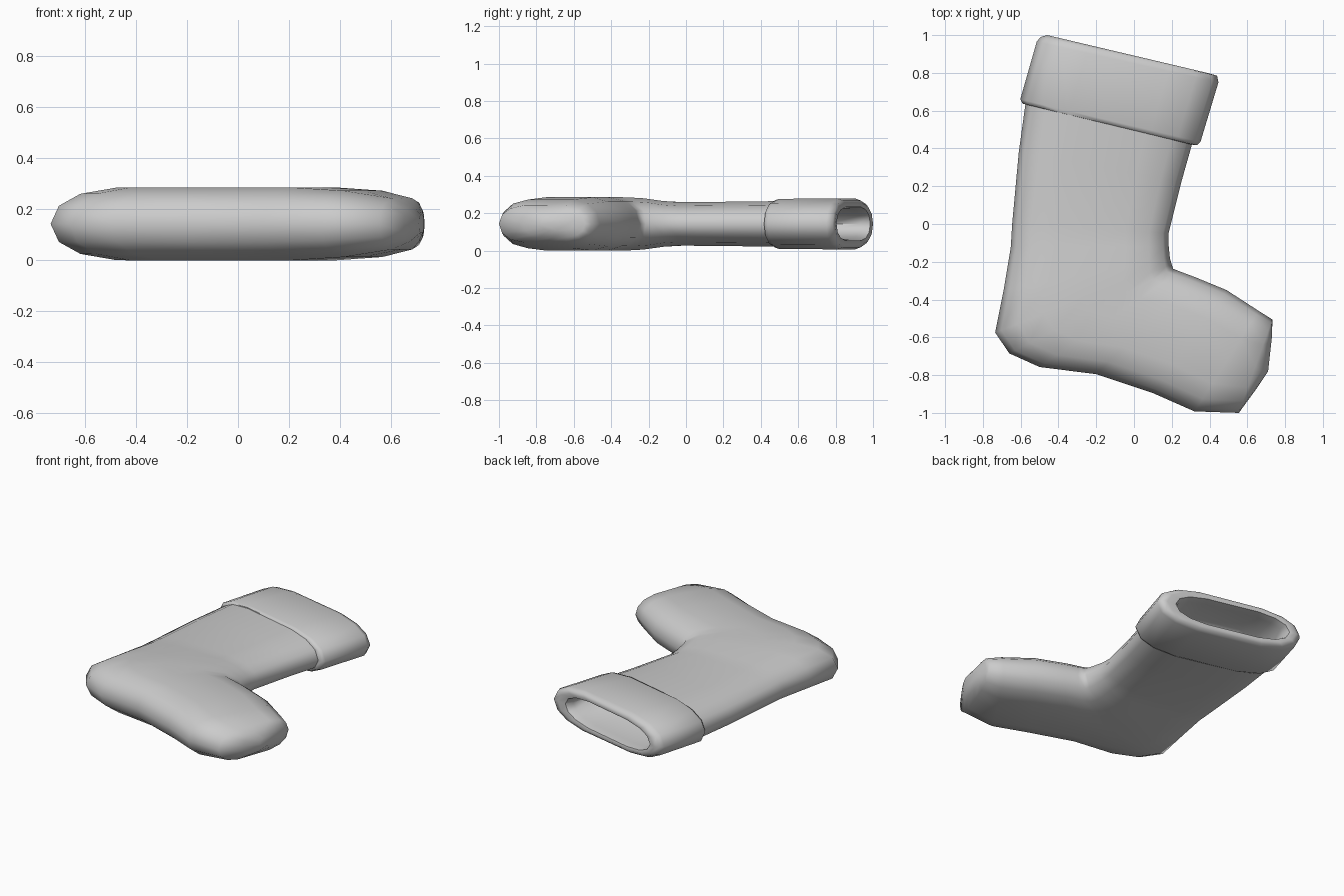
import bpy, bmesh
from mathutils import Vector

MID_Z = 0.143
# Quarter of the flattened cross-section: (across, thickness)
QUARTER = [(1, 0), (0.93, 0.5), (0.75, 0.83), (0.45, 1)]
HALF = QUARTER + [(0, 1)] + [(-x, z) for x, z in reversed(QUARTER)]
RING = HALF + [(x, -z) for x, z in reversed(HALF[1:-1])]


def loft(name, sections):
    """Skin rings; each section = (ax, ay, bx, by, half thickness)."""
    bm = bmesh.new()
    rings = []
    for ax, ay, bx, by, h in sections:
        a, b = Vector((ax, ay, MID_Z)), Vector((bx, by, MID_Z))
        mid, side = (a + b) / 2, (b - a) / 2
        rings.append([bm.verts.new(mid + side * u + Vector((0, 0, h * w)))
                      for u, w in RING])
    n = len(RING)
    for r, s in zip(rings, rings[1:]):
        for i in range(n):
            j = (i + 1) % n
            bm.faces.new((r[i], r[j], s[j], s[i]))
    bm.faces.new(rings[0])
    bm.faces.new(rings[-1])
    bmesh.ops.recalc_face_normals(bm, faces=bm.faces)
    mesh = bpy.data.meshes.new(name)
    bm.to_mesh(mesh)
    bm.free()
    obj = bpy.data.objects.new(name, mesh)
    bpy.context.collection.objects.link(obj)
    bpy.context.view_layer.objects.active = obj
    obj.select_set(True)
    bpy.ops.object.shade_smooth_by_angle(angle=1.1)
    obj.select_set(False)
    return obj


# Leg, heel, foot and toe
loft("stocking_body", [
    (-0.57, 0.67, 0.315, 0.45, 0.122),
    (-0.61, 0.38, 0.25, 0.22, 0.119),
    (-0.645, 0.0, 0.183, -0.05, 0.116),
    (-0.652, -0.12, 0.184, -0.12, 0.122),
    (-0.69, -0.35, 0.19, -0.18, 0.137),
    (-0.735, -0.575, 0.2, -0.215, 0.142),
    (-0.66, -0.685, 0.207, -0.237, 0.143),
    (-0.5, -0.757, 0.24, -0.25, 0.143),
    (-0.2, -0.795, 0.32, -0.28, 0.143),
    (0.1, -0.895, 0.49, -0.35, 0.143),
    (0.32, -0.992, 0.66, -0.46, 0.13),
    (0.555, -1.0, 0.732, -0.505, 0.1),
    (0.65, -0.87, 0.732, -0.54, 0.07),
    (0.71, -0.78, 0.73, -0.6, 0.035),
])

# Folded cuff with rolled rim and hollow opening
loft("cuff", [
    (-0.56, 0.63, 0.305, 0.42, 0.115),
    (-0.59, 0.637, 0.335, 0.417, 0.127),
    (-0.602, 0.66, 0.352, 0.435, 0.134),
    (-0.515, 0.965, 0.447, 0.75, 0.136),
    (-0.495, 0.99, 0.44, 0.785, 0.125),
    (-0.46, 1.0, 0.40, 0.797, 0.108),
    (-0.42, 0.985, 0.34, 0.805, 0.09),
    (-0.42, 0.93, 0.31, 0.76, 0.082),
    (-0.46, 0.75, 0.27, 0.57, 0.085),
    (-0.46, 0.70, 0.25, 0.53, 0.06),
])
